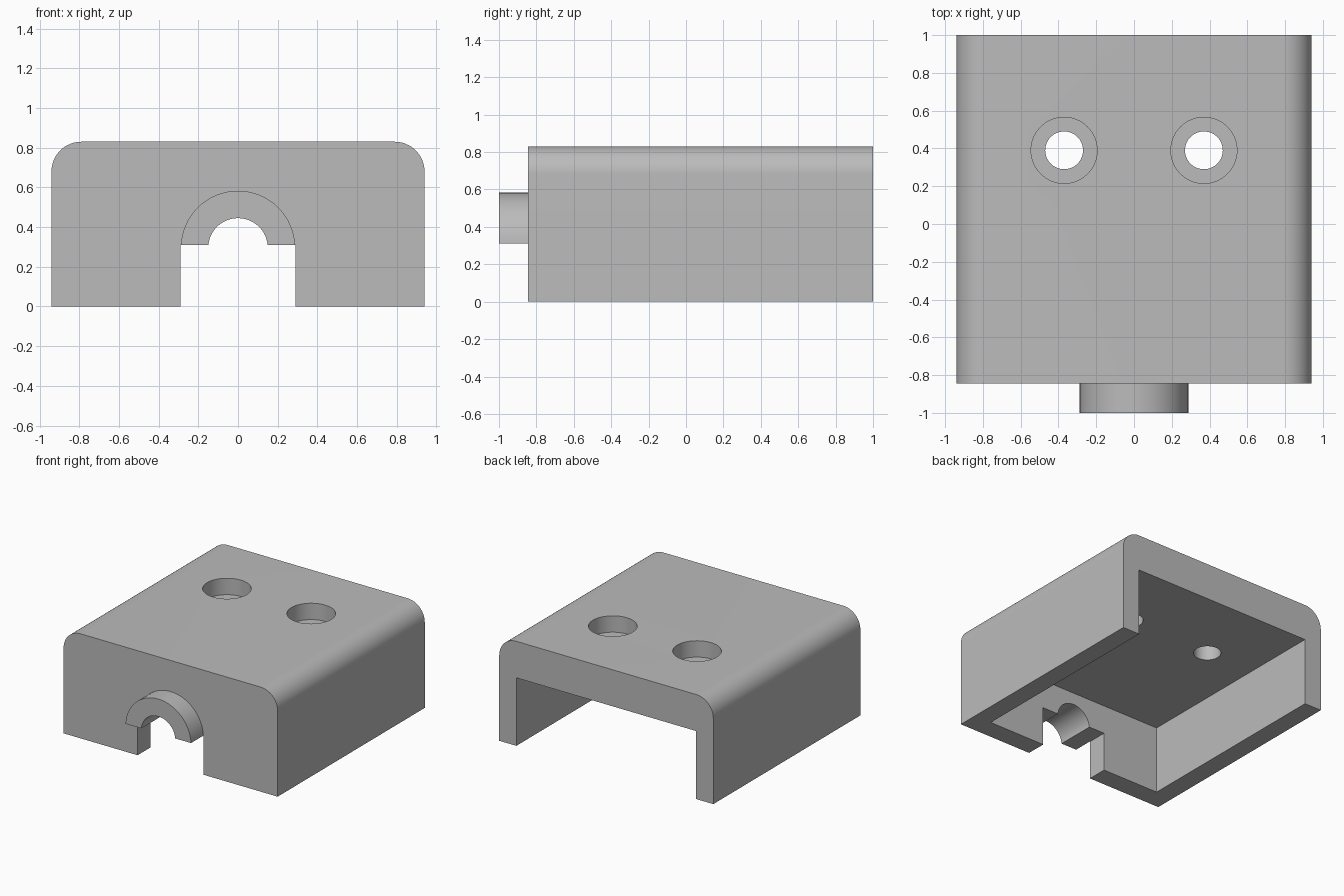
import bpy, bmesh, math

default = bpy.data.objects.get("Cube")
if default:
    bpy.data.objects.remove(default, do_unlink=True)

# Main sizes
HALF_W, FRONT, BACK, HEIGHT = 0.94, -0.845, 1.0, 0.83
ROUND, WALL, FRONT_WALL, CEILING = 0.15, 0.15, 0.16, 0.54
COLLAR_Z, COLLAR_R, BORE_R = 0.295, 0.288, 0.15
SLOT_HALF, SLOT_TOP = 0.29, 0.31

grey = bpy.data.materials.new("plain_grey")
grey.use_nodes = True
colour = (0.5, 0.5, 0.5, 1)
grey.diffuse_color = colour
grey.node_tree.nodes["Principled BSDF"].inputs["Base Color"].default_value = colour


def extrude(name, profile, axis, start, end):
    """Solid from a 2D profile: (x, z) swept along y, or (x, y) swept along z."""
    def place(u, v, w):
        return (u, w, v) if axis == 'Y' else (u, v, w)
    bm = bmesh.new()
    rings = [[bm.verts.new(place(u, v, w)) for u, v in profile] for w in (start, end)]
    for ring in rings:
        bm.faces.new(ring)
    n = len(profile)
    for i in range(n):
        j = (i + 1) % n
        bm.faces.new((rings[0][i], rings[0][j], rings[1][j], rings[1][i]))
    bmesh.ops.recalc_face_normals(bm, faces=bm.faces)
    mesh = bpy.data.meshes.new(name)
    bm.to_mesh(mesh)
    bm.free()
    mesh.materials.append(grey)
    obj = bpy.data.objects.new(name, mesh)
    bpy.context.collection.objects.link(obj)
    return obj


def arc(cx, cy, r, start, end, steps):
    angles = [math.radians(start + (end - start) * i / steps) for i in range(steps + 1)]
    return [(cx + r * math.cos(a), cy + r * math.sin(a)) for a in angles]


def circle(cx, cy, r, steps=64):
    return arc(cx, cy, r, 0, 360, steps)[:-1]


def rect(x0, x1, y0, y1):
    return [(x0, y0), (x1, y0), (x1, y1), (x0, y1)]


def combine(target, tool, operation):
    """Apply a boolean and discard the tool."""
    mod = target.modifiers.new(tool.name, 'BOOLEAN')
    mod.operation, mod.object, mod.solver = operation, tool, 'EXACT'
    bpy.context.view_layer.objects.active = target
    bpy.ops.object.modifier_apply(modifier=mod.name)
    bpy.data.objects.remove(tool, do_unlink=True)


# Outer block with rounded upper side edges
cx, cz = HALF_W - ROUND, HEIGHT - ROUND
outline = ([(-HALF_W, 0), (HALF_W, 0)]
           + arc(cx, cz, ROUND, 0, 90, 16) + arc(-cx, cz, ROUND, 90, 180, 16))
cover = extrude("cover", outline, 'Y', FRONT, BACK)

# Cavity open at the back and underneath
inner = HALF_W - WALL
combine(cover, extrude("cavity", rect(-inner, inner, -0.2, CEILING), 'Y',
                       FRONT + FRONT_WALL, BACK + 0.2), 'DIFFERENCE')

# Front collar, trimmed to an arch by the slot, then bored through
combine(cover, extrude("collar", circle(0, COLLAR_Z, COLLAR_R), 'Y',
                       -1, FRONT + FRONT_WALL / 2), 'UNION')
combine(cover, extrude("slot", rect(-SLOT_HALF, SLOT_HALF, -0.3, SLOT_TOP), 'Y',
                       -1.2, -0.5), 'DIFFERENCE')
combine(cover, extrude("bore", circle(0, COLLAR_Z, BORE_R), 'Y', -1.3, -0.4), 'DIFFERENCE')

# Two counterbored screw holes in the roof
for side in (-1, 1):
    x, y = side * 0.37, 0.39
    combine(cover, extrude("counterbore", circle(x, y, 0.175), 'Z',
                           HEIGHT - 0.13, HEIGHT + 0.2), 'DIFFERENCE')
    combine(cover, extrude("screw_hole", circle(x, y, 0.1), 'Z',
                           CEILING - 0.2, HEIGHT + 0.3), 'DIFFERENCE')

# Smooth curved walls, crisp edges
bpy.ops.object.select_all(action='DESELECT')
cover.select_set(True)
bpy.context.view_layer.objects.active = cover
bpy.ops.object.shade_smooth_by_angle(angle=math.radians(30))
